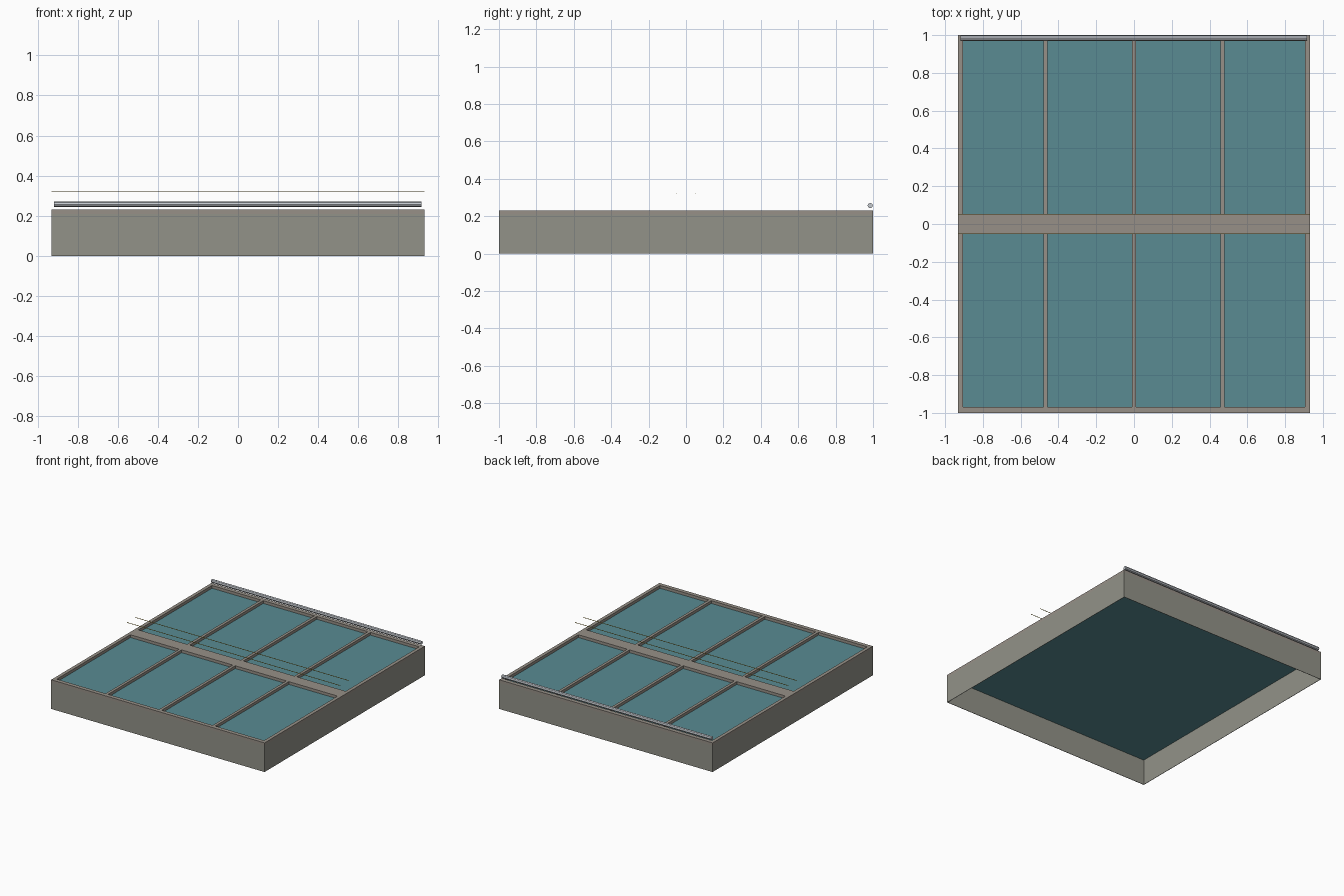
import bpy
import math

cube = bpy.data.objects.get("Cube")
if cube:
    bpy.data.objects.remove(cube, do_unlink=True)


def material(name, r, g, b):
    mat = bpy.data.materials.new(name)
    mat.use_nodes = True
    mat.diffuse_color = (r, g, b, 1)
    mat.node_tree.nodes["Principled BSDF"].inputs["Base Color"].default_value = (r, g, b, 1)
    return mat


wall_grey = material("wall grey", 0.29, 0.29, 0.25)
frame_grey = material("frame grey", 0.31, 0.28, 0.245)
glass_teal = material("glass teal", 0.10, 0.26, 0.29)
tube_silver = material("tube silver", 0.55, 0.58, 0.62)
cable_gold = material("cable gold", 0.50, 0.36, 0.04)


def box(name, low, high, mat):
    """Box spanning two opposite corners."""
    centre = [(a + b) / 2 for a, b in zip(low, high)]
    bpy.ops.mesh.primitive_cube_add(size=1, location=centre)
    obj = bpy.context.object
    obj.name = name
    obj.scale = [b - a for a, b in zip(low, high)]
    obj.data.materials.append(mat)
    return obj


def rod(name, x0, x1, y, z, radius, sides, mat):
    """Rod running along x."""
    bpy.ops.mesh.primitive_cylinder_add(
        vertices=sides, radius=radius, depth=x1 - x0,
        location=((x0 + x1) / 2, y, z), rotation=(0, math.pi / 2, 0))
    obj = bpy.context.object
    obj.name = name
    obj.data.materials.append(mat)
    return obj


HX, HY = 0.932, 1.0      # half width and half depth
TOP, DECK = 0.23, 0.208  # frame top and glass height
SKIN = 0.003             # wall thickness
RIM_X, RIM_Y = 0.027, 0.032

# Thin outer walls, open underneath, with a rim on top of each
for side, s in (("left", 1), ("right", -1)):
    xs = sorted((s * HX, s * (HX - SKIN)))
    box(side + "_wall", (xs[0], -HY, 0), (xs[1], HY, DECK), wall_grey)
    xs = sorted((s * HX, s * (HX - RIM_X)))
    box(side + "_rim", (xs[0], -HY, DECK), (xs[1], HY, TOP), frame_grey)
for side, s in (("back", 1), ("front", -1)):
    ys = sorted((s * HY, s * (HY - SKIN)))
    box(side + "_wall", (SKIN - HX, ys[0], 0), (HX - SKIN, ys[1], DECK), wall_grey)
    ys = sorted((s * HY, s * (HY - RIM_Y)))
    box(side + "_rim", (RIM_X - HX, ys[0], DECK), (HX - RIM_X, ys[1], TOP), frame_grey)

# Glass sheet under the frame
box("glass_sheet", (SKIN - HX, SKIN - HY, DECK - SKIN),
    (HX - SKIN, HY - SKIN, DECK), glass_teal)

# Centre beam and the glazing bars on both sides of it
BEAM = 0.05
box("centre_beam", (RIM_X - HX, -BEAM, DECK), (HX - RIM_X, BEAM, TOP), frame_grey)
for i in (-1, 0, 1):
    x = i * 0.468
    for side, y0, y1 in (("front", RIM_Y - HY, -BEAM), ("back", BEAM, HY - RIM_Y)):
        box(side + "_glazing_bar", (x - 0.011, y0, DECK), (x + 0.011, y1, TOP), frame_grey)

# Roller tube above the back edge
rod("roller_tube", -0.918, 0.915, 0.985, 0.257, 0.014, 8, tube_silver)

# Two thin cables above the centre beam
for s in (-1, 1):
    rod("cable", -HX, HX, s * 0.052, 0.32, 0.002, 6, cable_gold)
